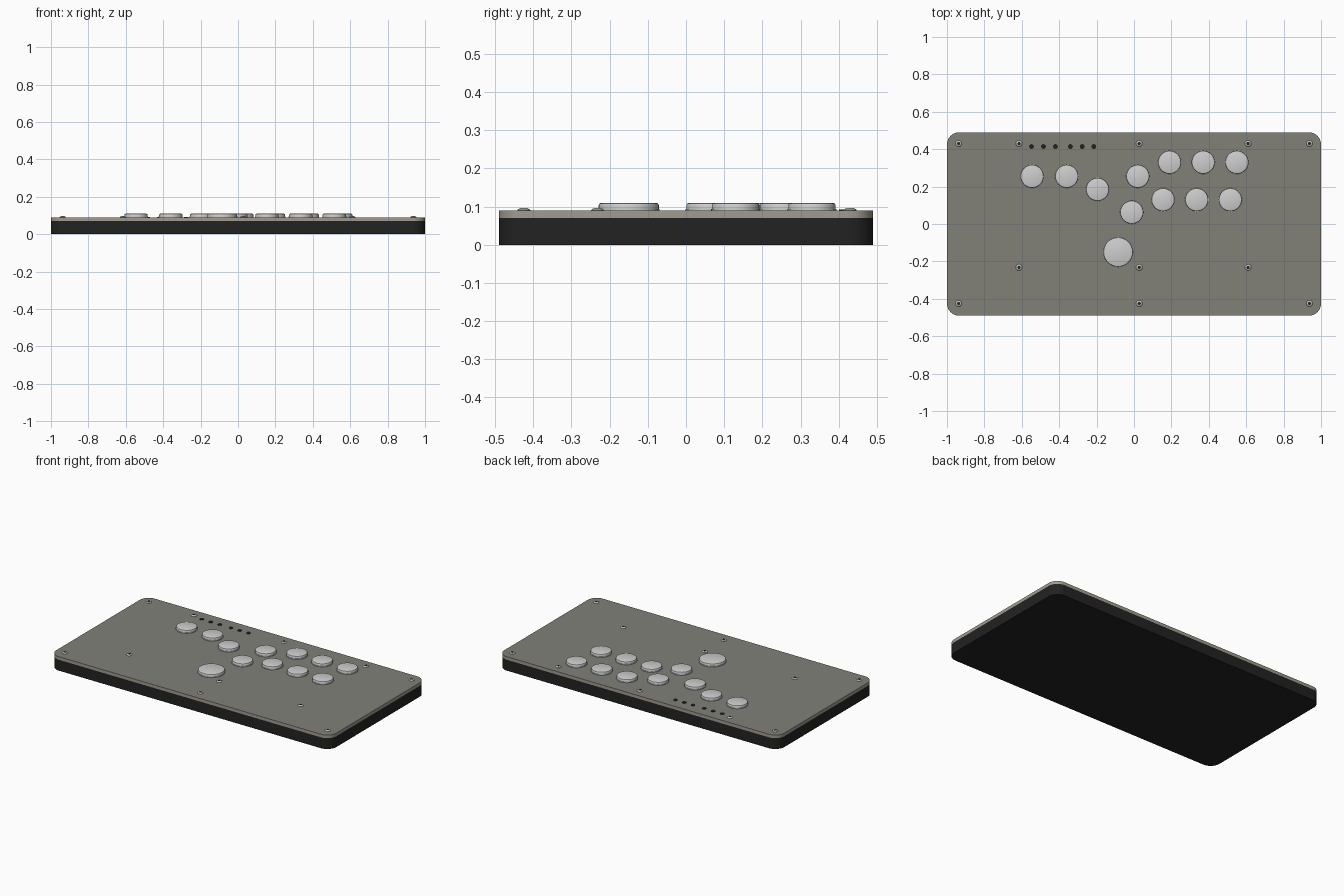
import bpy, bmesh, math

cube = bpy.data.objects.get("Cube")
if cube:
    bpy.data.objects.remove(cube, do_unlink=True)


def material(name, rgb):
    m = bpy.data.materials.new(name)
    m.use_nodes = True
    m.diffuse_color = (*rgb, 1)
    bsdf = m.node_tree.nodes["Principled BSDF"]
    bsdf.inputs["Base Color"].default_value = (*rgb, 1)
    bsdf.inputs["Roughness"].default_value = 0.6
    return m


black = material("case black", (0.016, 0.016, 0.016))
grey = material("panel grey", (0.22, 0.22, 0.19))
beige = material("panel edge beige", (0.36, 0.33, 0.28))
white = material("button light grey", (0.62, 0.62, 0.62))
silver = material("screw silver", (0.5, 0.5, 0.48))


def lathe_slab(name, outline, levels, mats, rule=None):
    """Stack scaled copies of an outline: levels are (inset, z)."""
    bm = bmesh.new()
    rings = [[bm.verts.new((*p, z)) for p in outline(inset)] for inset, z in levels]
    n = len(rings[0])
    for low, high in zip(rings, rings[1:]):
        for i in range(n):
            j = (i + 1) % n
            bm.faces.new((low[i], low[j], high[j], high[i]))
    bm.faces.new(list(reversed(rings[0])))
    bm.faces.new(rings[-1])
    bm.normal_update()
    mesh = bpy.data.meshes.new(name)
    if rule:
        for f in bm.faces:
            f.material_index = rule(f)
    bm.to_mesh(mesh)
    bm.free()
    for m in mats:
        mesh.materials.append(m)
    obj = bpy.data.objects.new(name, mesh)
    bpy.context.collection.objects.link(obj)
    bpy.ops.object.select_all(action="DESELECT")
    obj.select_set(True)
    bpy.context.view_layer.objects.active = obj
    bpy.ops.object.shade_smooth_by_angle(angle=math.radians(35))
    return obj


def rounded_rectangle(inset, w=1.0, h=0.49, radius=0.065, steps=10):
    points = []
    r = radius - inset
    for k, (sx, sy) in enumerate(((1, 1), (-1, 1), (-1, -1), (1, -1))):
        for i in range(steps + 1):
            a = math.pi / 2 * (k + i / steps)
            points.append((sx * (w - radius) + r * math.cos(a),
                           sy * (h - radius) + r * math.sin(a)))
    return points


def circle(radius, sides):
    def outline(inset):
        return [((radius - inset) * math.cos(2 * math.pi * i / sides),
                 (radius - inset) * math.sin(2 * math.pi * i / sides))
                for i in range(sides)]
    return outline


# Case and top panel
lathe_slab("case", rounded_rectangle, [(0, 0), (0, 0.07)], [black])
lathe_slab("top_panel", rounded_rectangle, [(0, 0.07), (0, 0.09)], [grey, beige],
           lambda f: 0 if abs(f.normal.z) > 0.5 else 1)


# Push buttons: rim flange and rounded plunger
def button(name, x, y, r):
    rim = lathe_slab(name + "_rim", circle(r, 40), [(0, 0.09), (0, 0.094)], [white])
    cap = lathe_slab(name, circle(r - 0.002, 40),
                     [(0, 0.094), (0, 0.104), (0.002, 0.108), (0.007, 0.11)], [white])
    for part in (rim, cap):
        part.location = (x, y, 0)


buttons = [(-0.545, 0.255), (-0.36, 0.255), (-0.195, 0.185), (0.02, 0.255),
           (0.19, 0.33), (0.37, 0.33), (0.55, 0.33), (0.155, 0.13),
           (0.335, 0.13), (0.515, 0.13), (-0.012, 0.063)]
for i, (x, y) in enumerate(buttons):
    button(f"button_{i + 1}", x, y, 0.064)
button("large_button", -0.085, -0.15, 0.081)

# Small option buttons
for i, x in enumerate((-0.548, -0.484, -0.42, -0.34, -0.277, -0.215)):
    b = lathe_slab(f"option_button_{i + 1}", circle(0.013, 20), [(0, 0.088), (0, 0.093)], [black])
    b.location = (x, 0.414, 0)

# Panel screws with dark sockets
screws = [(x, y) for x in (-0.938, 0.028, 0.938) for y in (0.43, -0.425)]
screws += [(x, 0.43) for x in (-0.615, 0.61)]
screws += [(x, -0.232) for x in (-0.615, 0.028, 0.61)]
for i, (x, y) in enumerate(screws):
    head = lathe_slab(f"screw_{i + 1}", circle(0.017, 24),
                      [(0, 0.088), (0, 0.091), (0.003, 0.094), (0.008, 0.096)], [silver])
    socket = lathe_slab(f"screw_socket_{i + 1}", circle(0.009, 6),
                        [(0, 0.094), (0, 0.0965)], [black])
    head.location = socket.location = (x, y, 0)
